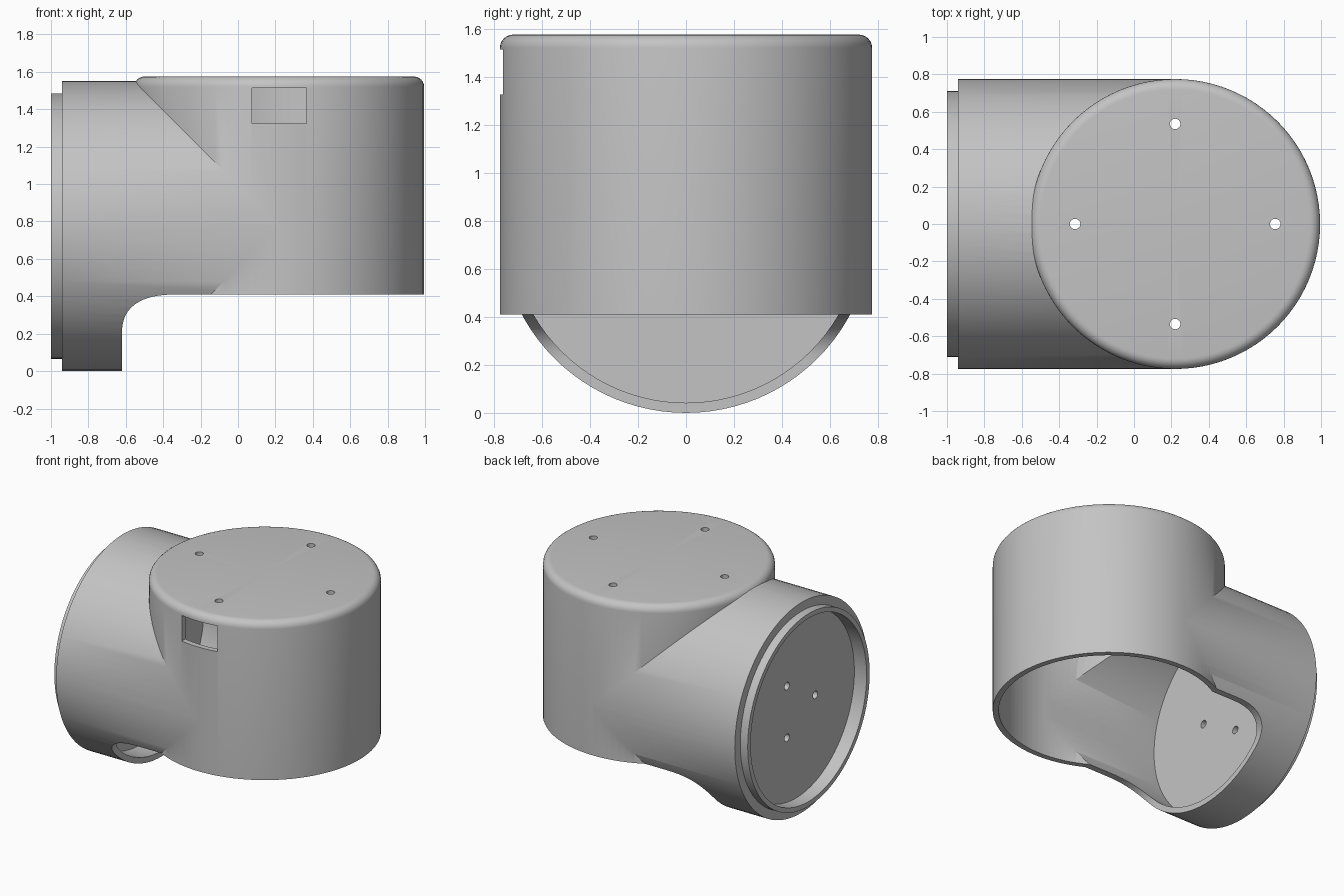
import bpy, bmesh
from math import sin, cos, pi, radians
from mathutils import Matrix, Vector

if "Cube" in bpy.data.objects:
    bpy.data.objects.remove(bpy.data.objects["Cube"], do_unlink=True)

CX, R, INNER = 0.22, 0.775, 0.735   # upright axis x, outer and inner radius
ALONG_X = Matrix.Translation((0, 0, R)) @ Matrix.Rotation(radians(90), 4, "Y")
UPRIGHT = Matrix.Translation((CX, 0, 0))

grey = bpy.data.materials.new("plain grey")
grey.use_nodes = True
grey.diffuse_color = (0.55, 0.55, 0.55, 1)
grey.node_tree.nodes["Principled BSDF"].inputs["Base Color"].default_value = grey.diffuse_color


def finish(name, bm):
    bmesh.ops.recalc_face_normals(bm, faces=bm.faces)
    mesh = bpy.data.meshes.new(name)
    bm.to_mesh(mesh)
    bm.free()
    mesh.materials.append(grey)
    obj = bpy.data.objects.new(name, mesh)
    bpy.context.collection.objects.link(obj)
    return obj


def lathe(name, profile, matrix, steps=96):
    """Revolve (radius, height) points about local z, then place the solid."""
    bm = bmesh.new()
    verts = [bm.verts.new((r, 0, h)) for r, h in profile]
    edges = [bm.edges.new(pair) for pair in zip(verts, verts[1:])]
    bmesh.ops.spin(bm, geom=verts + edges, cent=(0, 0, 0), axis=(0, 0, 1),
                   angle=2 * pi, steps=steps, use_duplicate=False)
    bmesh.ops.remove_doubles(bm, verts=bm.verts, dist=0.0001)
    bmesh.ops.transform(bm, matrix=matrix, verts=bm.verts)
    return finish(name, bm)


def rod(name, radius, low, high, matrix, steps=96):
    return lathe(name, [(0, low), (radius, low), (radius, high), (0, high)], matrix, steps)


def slab(name, outline, y_low, y_high):
    """Extrude an (x, z) outline along y."""
    bm = bmesh.new()
    face = bm.faces.new([bm.verts.new((x, y_low, z)) for x, z in outline])
    moved = bmesh.ops.extrude_face_region(bm, geom=[face])["geom"]
    bmesh.ops.translate(bm, vec=(0, y_high - y_low, 0),
                        verts=[v for v in moved if isinstance(v, bmesh.types.BMVert)])
    return finish(name, bm)


def combine(body, tool, operation):
    mod = body.modifiers.new("combine", "BOOLEAN")
    mod.object, mod.operation, mod.solver = tool, operation, "EXACT"
    bpy.context.view_layer.objects.active = body
    bpy.ops.object.modifier_apply(modifier=mod.name)
    bpy.data.objects.remove(tool, do_unlink=True)


# Upright drum with a rounded top edge
TOP, ROUND = 1.575, 0.055
corner = [(R - ROUND + ROUND * cos(a), TOP - ROUND + ROUND * sin(a))
          for a in (i * pi / 12 for i in range(7))]
housing = lathe("elbow_housing", [(0, 0.38), (R, 0.38)] + corner + [(0, TOP)], UPRIGHT)

# Side drum with a raised collar and a recessed end plate
side = lathe("side_drum", [(0, -0.9), (0.675, -0.9), (0.675, -1), (0.71, -1), (0.71, -0.94),
                           (R, -0.94), (R, CX - 0.01), (0, CX - 0.01)], ALONG_X)
combine(housing, side, "UNION")

# Hollow inside of both drums
hollow = rod("upright_hollow", INNER, 0.2, 1.515, UPRIGHT)
combine(hollow, rod("side_hollow", INNER - 0.002, -0.79, CX - 0.01, ALONG_X), "UNION")
combine(housing, hollow, "DIFFERENCE")

# Open underside with a swept corner
sweep = [(-0.32 - 0.3 * cos(a) ** 0.8, 0.2 + 0.21 * sin(a) ** 0.8)
         for a in (i * pi / 32 for i in range(16))]
under = slab("underside_cut", [(-0.62, -0.2)] + sweep + [(-0.32, 0.41), (1.3, 0.41), (1.3, -0.2)], -1, 1)
combine(housing, under, "DIFFERENCE")

# Front window
window = slab("window_cut", [(0.075, 1.325), (0.365, 1.325), (0.365, 1.514), (0.075, 1.514)], -1, -0.5)
combine(housing, window, "DIFFERENCE")

# Four screw holes in the top, three in the end plate
for i in range(4):
    a = i * pi / 2
    spot = Matrix.Translation((CX + 0.535 * cos(a), 0.535 * sin(a), 0))
    combine(housing, rod("top_hole", 0.028, 1.45, 1.7, spot, 24), "DIFFERENCE")
for i in range(3):
    a = pi + i * 2 * pi / 3
    spot = Matrix.Translation((0, 0.22 * cos(a), 0.22 * sin(a))) @ ALONG_X
    combine(housing, rod("plate_hole", 0.028, -1.1, -0.7, spot, 24), "DIFFERENCE")

# Smooth curved walls, crisp edges
bpy.ops.object.select_all(action="DESELECT")
housing.select_set(True)
bpy.context.view_layer.objects.active = housing
bpy.ops.object.shade_smooth_by_angle(angle=radians(30))
